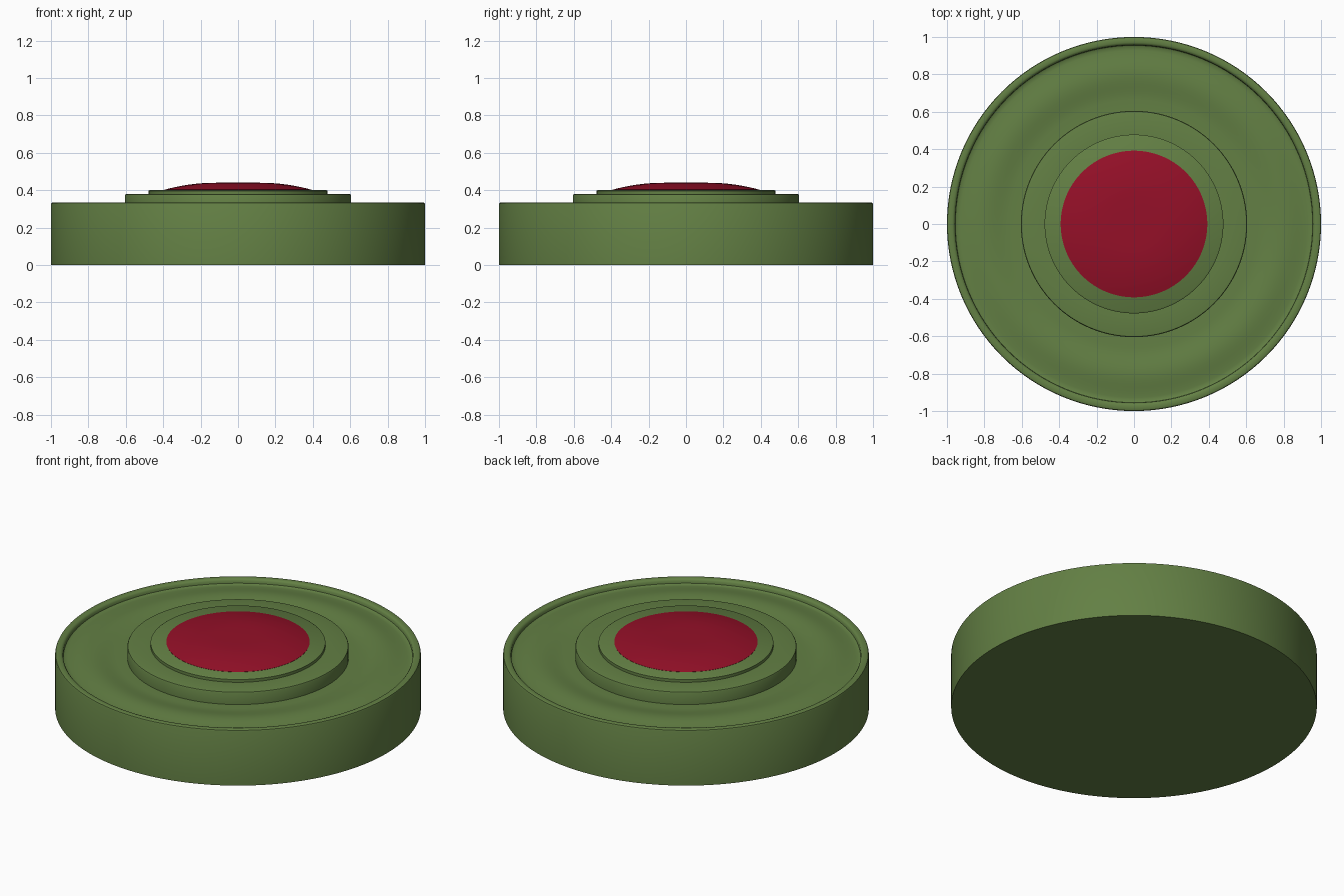
import bpy, bmesh, math

if "Cube" in bpy.data.objects:
    bpy.data.objects.remove(bpy.data.objects["Cube"])

SEGMENTS = 128


def material(name, rgb):
    m = bpy.data.materials.new(name)
    m.diffuse_color = (*rgb, 1.0)
    m.use_nodes = True
    m.node_tree.nodes["Principled BSDF"].inputs["Base Color"].default_value = m.diffuse_color
    return m


green = material("olive green", (0.125, 0.215, 0.058))
red = material("deep red", (0.30, 0.005, 0.021))


def lathe(name, profile, mat):
    """Spin an (r, z) profile that starts and ends on the z axis."""
    bm = bmesh.new()
    rings = []
    for r, z in profile:
        n = 1 if r == 0 else SEGMENTS
        rings.append([bm.verts.new((r * math.cos(2 * math.pi * i / n),
                                    r * math.sin(2 * math.pi * i / n), z)) for i in range(n)])
    for a, b in zip(rings, rings[1:]):
        for i in range(SEGMENTS):
            j = (i + 1) % SEGMENTS
            if len(a) == 1:
                bm.faces.new((a[0], b[j], b[i]))
            elif len(b) == 1:
                bm.faces.new((a[i], a[j], b[0]))
            else:
                bm.faces.new((a[i], a[j], b[j], b[i]))
    bmesh.ops.recalc_face_normals(bm, faces=bm.faces)
    me = bpy.data.meshes.new(name)
    bm.to_mesh(me)
    bm.free()
    me.materials.append(mat)
    ob = bpy.data.objects.new(name, me)
    bpy.context.collection.objects.link(ob)
    bpy.ops.object.select_all(action='DESELECT')
    ob.select_set(True)
    bpy.context.view_layer.objects.active = ob
    bpy.ops.object.shade_smooth_by_angle(angle=math.radians(35))
    return ob


# Drum with raised rim, a shallow swell across the dish, and two stepped collars
swell = []
for k in range(17):
    t = k / 16
    swell.append((0.945 - 0.285 * t, 0.305 + 0.0075 * (1 - math.cos(2 * math.pi * t))))
body = [(0, 0), (1, 0), (1, 0.325), (0.997, 0.332), (0.99, 0.335),
        (0.97, 0.335), (0.963, 0.332), (0.957, 0.325), (0.955, 0.31)]
body += swell
body += [(0.605, 0.305), (0.605, 0.372), (0.602, 0.378), (0.595, 0.38),
         (0.478, 0.38), (0.478, 0.397), (0.47, 0.402), (0, 0.402)]
lathe("drum_body", body, green)

# Domed pressure button
dome = [(0, 0.39), (0.392, 0.39), (0.392, 0.403)]
for k in range(1, 11):
    t = k / 10
    dome.append((0.392 - 0.27 * t, 0.403 + 0.037 * (1 - (1 - t) ** 2)))
dome.append((0, 0.441))
lathe("pressure_button", dome, red)
